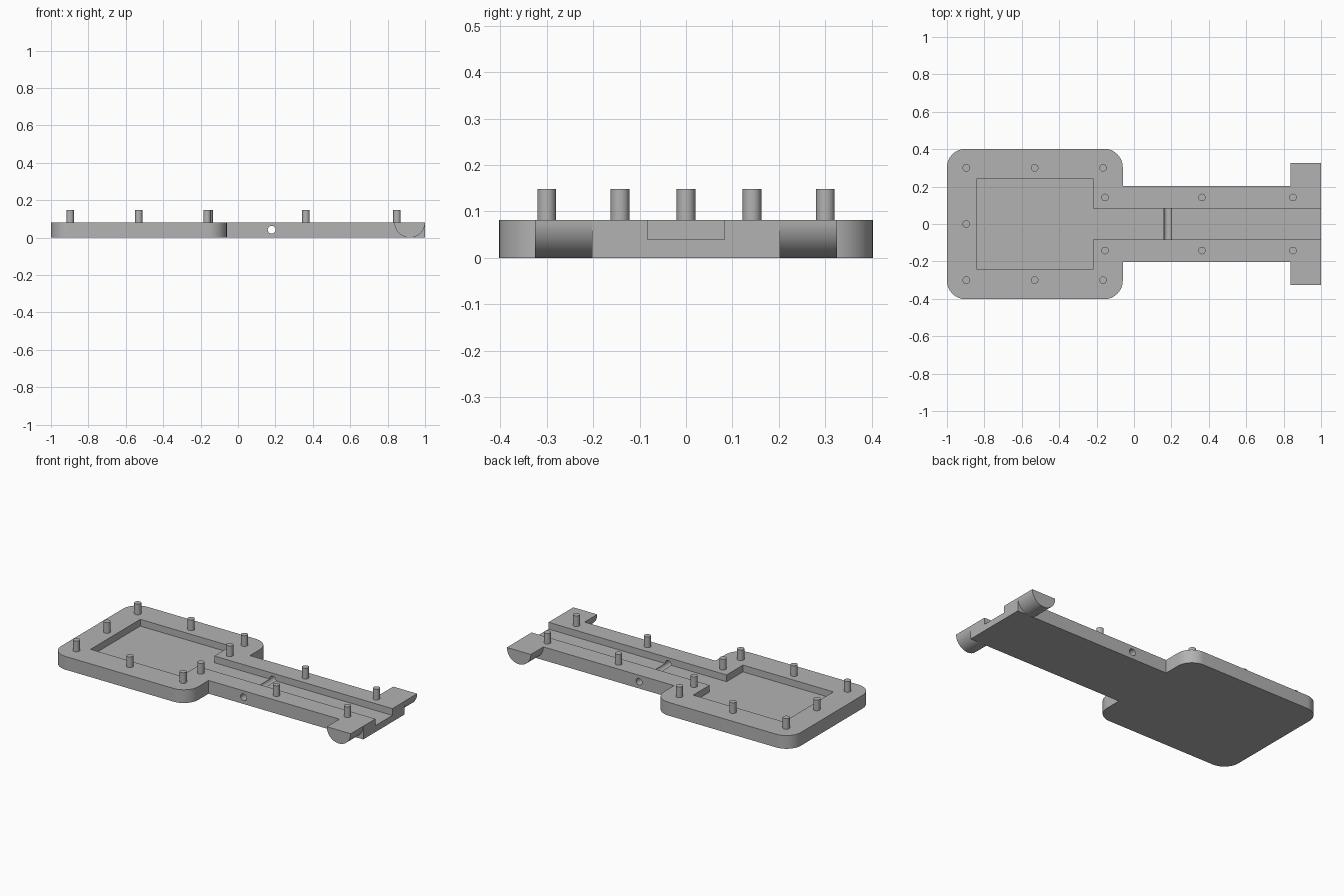
import bpy, bmesh
from math import pi, sin, cos, radians
from mathutils import Matrix

if "Cube" in bpy.data.objects:
    bpy.data.objects.remove(bpy.data.objects["Cube"], do_unlink=True)

H = 0.082        # plate thickness
FLOOR = 0.04     # recess floor height

grey = bpy.data.materials.new("matte_grey")
grey.use_nodes = True
colour = (0.45, 0.45, 0.45, 1)
grey.diffuse_color = colour
grey.node_tree.nodes["Principled BSDF"].inputs["Base Color"].default_value = colour


def add_object(name, bm):
    bmesh.ops.recalc_face_normals(bm, faces=bm.faces)
    mesh = bpy.data.meshes.new(name)
    bm.to_mesh(mesh)
    bm.free()
    mesh.materials.append(grey)
    obj = bpy.data.objects.new(name, mesh)
    bpy.context.collection.objects.link(obj)
    return obj


def prism(name, outline, z0, z1):
    bm = bmesh.new()
    face = bm.faces.new([bm.verts.new((x, y, z0)) for x, y in outline])
    top = bmesh.ops.extrude_face_region(bm, geom=[face])["geom"]
    verts = [v for v in top if isinstance(v, bmesh.types.BMVert)]
    bmesh.ops.translate(bm, verts=verts, vec=(0, 0, z1 - z0))
    return add_object(name, bm)


def cylinder(name, radius, depth, matrix, segments=32):
    bm = bmesh.new()
    bmesh.ops.create_cone(bm, cap_ends=True, segments=segments, radius1=radius,
                          radius2=radius, depth=depth, matrix=matrix)
    return add_object(name, bm)


def arc(cx, cy, r, start, end, steps=16):
    angles = [radians(start + (end - start) * i / steps) for i in range(steps + 1)]
    return [(cx + r * cos(a), cy + r * sin(a)) for a in angles]


def mirrored(half):
    return half + [(x, -y) for x, y in reversed(half)]


def smooth(obj):
    bpy.ops.object.select_all(action="DESELECT")
    obj.select_set(True)
    bpy.context.view_layer.objects.active = obj
    bpy.ops.object.shade_smooth_by_angle(angle=radians(30))


# Base plate: rounded head with a straight arm
head = arc(-0.16, 0.302, 0.1, 0, 90) + arc(-0.9, 0.302, 0.1, 90, 180)
base = prism("base_plate", mirrored([(1, 0.202), (-0.06, 0.202)] + head), 0, H)

# Recess: rectangular pocket opening into a channel along the arm
recess = prism("recess_cutter", mirrored([(1.1, 0.083), (-0.22, 0.083),
               (-0.22, 0.243), (-0.84, 0.243)]), FLOOR, 0.2)
# Cross hole through both channel walls
hole = cylinder("cross_hole_cutter", 0.021, 1,
                Matrix.Translation((0.18, 0, 0.042)) @ Matrix.Rotation(pi / 2, 4, "X"))

for cutter in (recess, hole):
    mod = base.modifiers.new(cutter.name, "BOOLEAN")
    mod.operation = "DIFFERENCE"
    mod.solver = "EXACT"
    mod.object = cutter
    bpy.context.view_layer.objects.active = base
    bpy.ops.object.modifier_apply(modifier=mod.name)
    bpy.data.objects.remove(cutter, do_unlink=True)
smooth(base)

# Half-round side lugs at the arm end
for side, y in (("left", 0.202), ("right", -0.325)):
    lug = prism("side_lug_" + side, arc(0.918, 0, H, 0, -180, 32), 0, 0.123)
    # Stand the profile upright: profile height becomes z, length becomes y
    lug.data.transform(Matrix(((1, 0, 0, 0), (0, 0, 1, y), (0, 1, 0, H), (0, 0, 0, 1))))
    lug.data.flip_normals()
    smooth(lug)

# Locating pins around the head and along the arm
pins = [(-0.897, 0)]
for s in (1, -1):
    pins += [(x, s * 0.3) for x in (-0.897, -0.531, -0.165)]
    pins += [(x, s * 0.142) for x in (-0.155, 0.363, 0.85)]
for i, (x, y) in enumerate(pins, 1):
    pin = cylinder(f"locating_pin_{i}", 0.02, 0.07, Matrix.Translation((x, y, 0.113)))
    smooth(pin)
